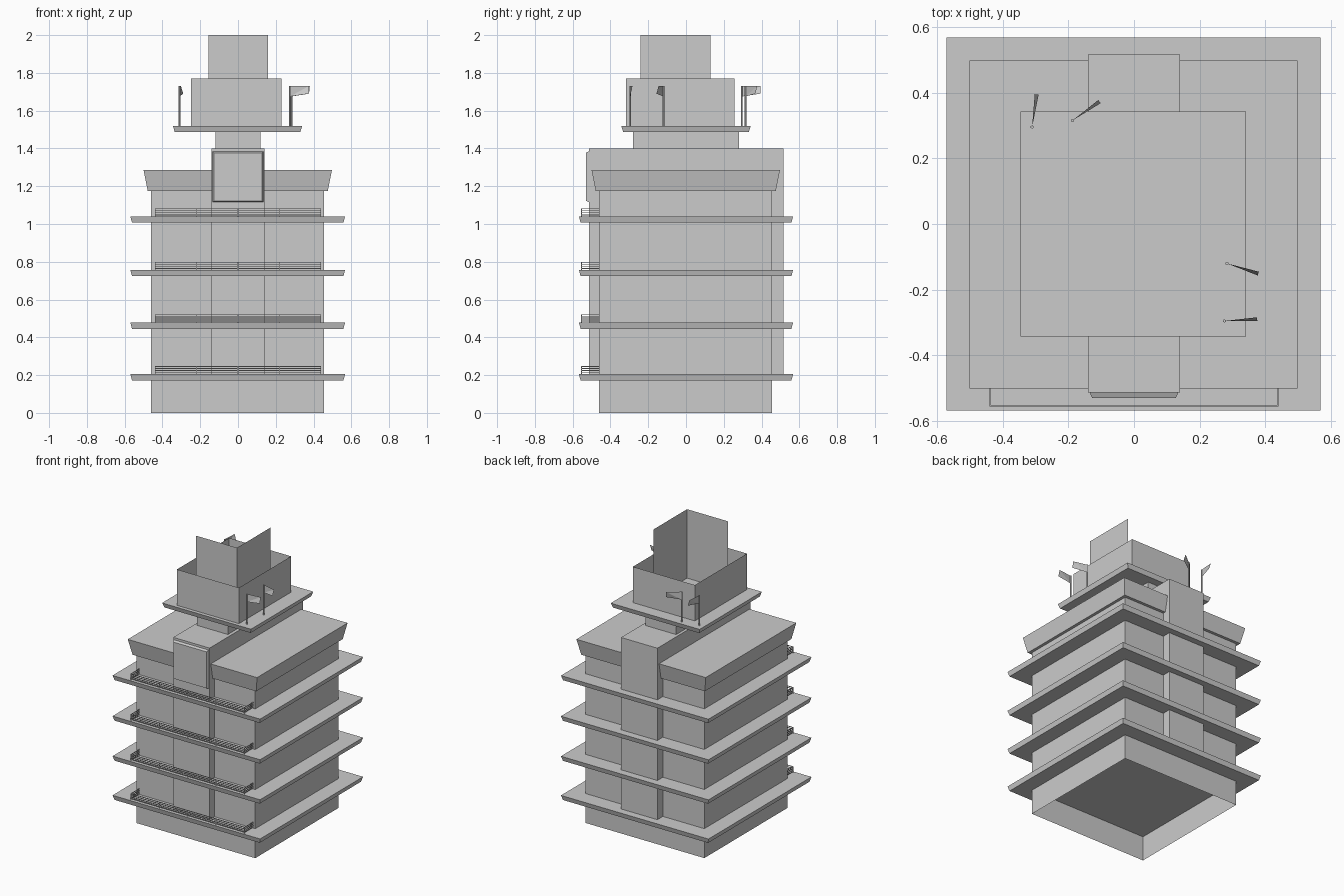
import bpy, bmesh, math
from mathutils import Vector

cube = bpy.data.objects.get("Cube")
if cube:
    bpy.data.objects.remove(cube)

grey = bpy.data.materials.new("concrete_grey")
grey.use_nodes = True
COLOUR = (0.6, 0.6, 0.6, 1)
grey.diffuse_color = COLOUR
grey.node_tree.nodes["Principled BSDF"].inputs["Base Color"].default_value = COLOUR


def finish(name, bm):
    mesh = bpy.data.meshes.new(name)
    bm.to_mesh(mesh)
    bm.free()
    mesh.materials.append(grey)
    obj = bpy.data.objects.new(name, mesh)
    bpy.context.collection.objects.link(obj)
    return obj


def add_box(bm, x0, x1, y0, y1, z0, z1, flare=0, open_ends=""):
    """Box whose bottom is drawn in by flare; open_ends drops 'top' / 'bottom'."""
    rings = []
    for z, f in ((z0, flare), (z1, 0)):
        rings.append([bm.verts.new(p) for p in (
            (x0 + f, y0 + f, z), (x1 - f, y0 + f, z),
            (x1 - f, y1 - f, z), (x0 + f, y1 - f, z))])
    low, high = rings
    for i in range(4):
        j = (i + 1) % 4
        bm.faces.new((low[i], low[j], high[j], high[i]))
    if "bottom" not in open_ends:
        bm.faces.new(low[::-1])
    if "top" not in open_ends:
        bm.faces.new(high)


def box(name, *dims, **options):
    bm = bmesh.new()
    add_box(bm, *dims, **options)
    return finish(name, bm)


# Ground storey (open underneath), main body and lift shaft
box("ground_storey", -0.46, 0.455, -0.46, 0.455, 0, 0.18, open_ends="top bottom")
box("main_body", -0.46, 0.455, -0.46, 0.455, 0.2, 1.18)
box("central_shaft", -0.14, 0.14, -0.513, 0.515, 0.2, 1.4)
box("flared_roof", -0.5, 0.497, -0.5, 0.497, 1.175, 1.285, flare=0.022)

# Floor slabs, each with a balcony railing along the front
T = 0.002
RAIL_X, RAIL_FRONT, RAIL_BACK = 0.438, -0.553, -0.46
for n, top in enumerate((0.205, 0.478, 0.757, 1.04), 1):
    box(f"floor_slab_{n}", -0.57, 0.567, -0.567, 0.567, top - 0.033, top, flare=0.009)
    bm = bmesh.new()
    for k in range(4):
        z = top + 0.008 + k * 0.011
        add_box(bm, -RAIL_X, RAIL_X, RAIL_FRONT - T, RAIL_FRONT + T, z - T, z + T)
        for x in (-RAIL_X, RAIL_X):
            add_box(bm, x - T, x + T, RAIL_FRONT, RAIL_BACK, z - T, z + T)
    for k in range(5):
        x = RAIL_X * (k - 2) / 2
        add_box(bm, x - T, x + T, RAIL_FRONT - T, RAIL_FRONT + T, top, top + 0.043)
    finish(f"balcony_railing_{n}", bm)

# Framed sign panel on the front of the shaft
bm = bmesh.new()
outer, inner = [], []
for sx, sz in ((-1, -1), (1, -1), (1, 1), (-1, 1)):
    outer.append(bm.verts.new((sx * 0.135, -0.512, 1.25 + sz * 0.135)))
    inner.append(bm.verts.new((sx * 0.127, -0.53, 1.25 + sz * 0.127)))
for i in range(4):
    j = (i + 1) % 4
    bm.faces.new((outer[i], outer[j], inner[j], inner[i]))
panel = bm.faces.new(inner)
bmesh.ops.inset_individual(bm, faces=[panel], thickness=0.006, depth=-0.008)
finish("front_panel", bm)

# Neck, upper platform and open-topped parapet
box("neck", -0.12, 0.118, -0.28, 0.28, 1.39, 1.5)
box("upper_platform", -0.345, 0.34, -0.343, 0.343, 1.488, 1.52, flare=0.01)
box("parapet", -0.248, 0.23, -0.318, 0.256, 1.52, 1.77, open_ends="top")

# Two tall screen walls meeting at a corner
bm = bmesh.new()
path = [(-0.155, -0.24), (0.16, -0.24), (0.16, 0.13)]
low = [bm.verts.new((x, y, 1.52)) for x, y in path]
high = [bm.verts.new((x, y, 2.0)) for x, y in path]
for i in range(2):
    bm.faces.new((low[i], low[i + 1], high[i + 1], high[i]))
finish("corner_screen", bm)

# Flags: base position and heading in degrees
for n, (x, y, heading) in enumerate(((-0.31, 0.295, 82), (-0.187, 0.315, 35),
                                     (0.283, -0.12, -18), (0.275, -0.295, 3)), 1):
    bm = bmesh.new()
    bmesh.ops.create_cone(bm, cap_ends=True, segments=6, radius1=0.005,
                          radius2=0.005, depth=0.21)
    bmesh.ops.translate(bm, verts=bm.verts, vec=(x, y, 1.625))
    out = Vector((math.cos(math.radians(heading)), math.sin(math.radians(heading)), 0))
    side = Vector((-out.y, out.x, 0))
    base = Vector((x, y, 0))
    pts = [base + out * d + side * s + Vector((0, 0, z)) for d, s, z in
           ((0, 0, 1.675), (0.1, -0.006, 1.69), (0.1, 0.006, 1.73), (0, 0, 1.73))]
    v = [bm.verts.new(p) for p in pts]
    bm.faces.new((v[0], v[1], v[2]))
    bm.faces.new((v[0], v[2], v[3]))
    finish(f"flag_{n}", bm)
